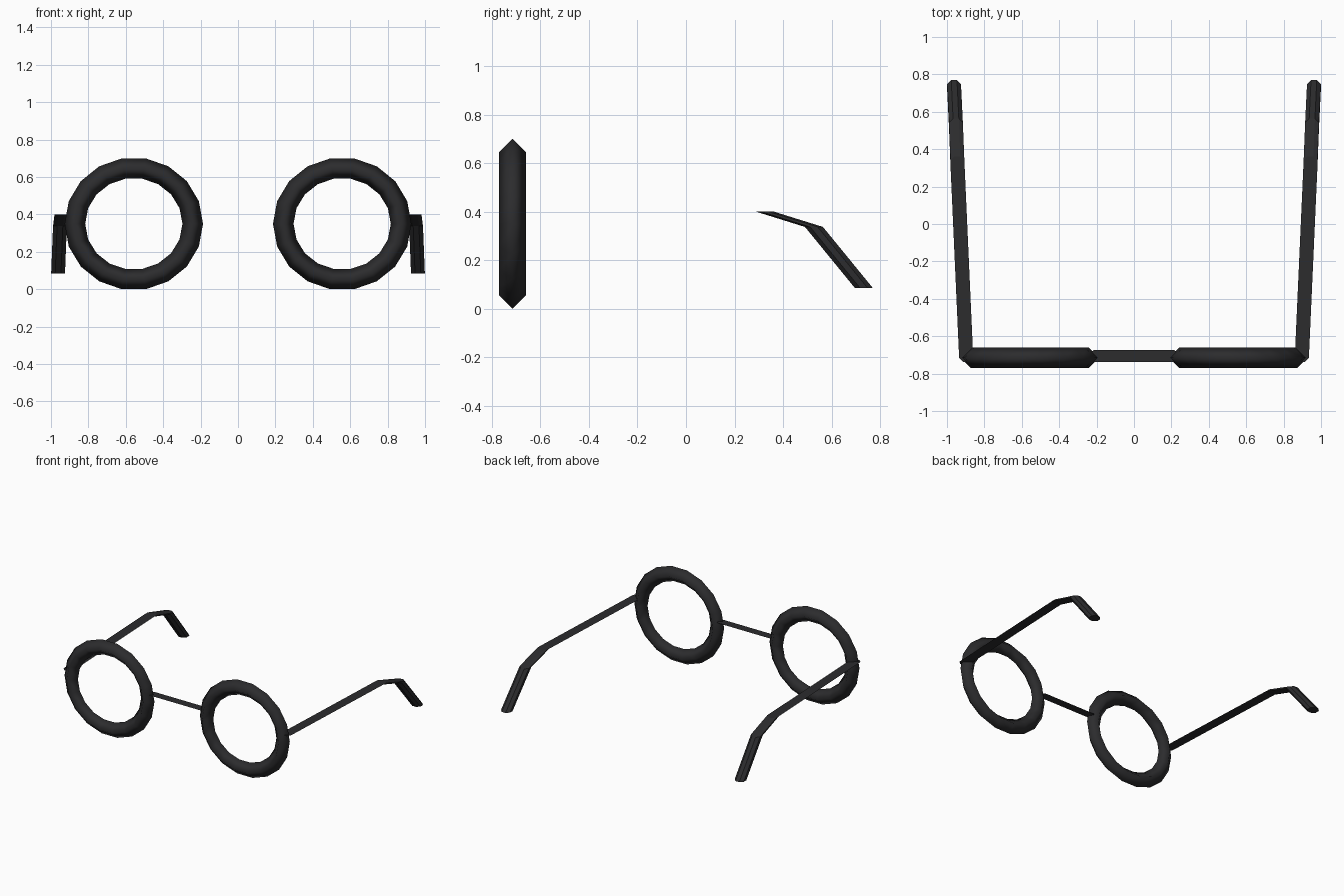
import bpy
from math import cos, sin, pi, radians

if "Cube" in bpy.data.objects:
    bpy.data.objects.remove(bpy.data.objects["Cube"])

dark = bpy.data.materials.new("dark_frame")
dark.diffuse_color = (0.025, 0.025, 0.027, 1)
dark.use_nodes = True
dark.node_tree.nodes["Principled BSDF"].inputs["Base Color"].default_value = dark.diffuse_color


def loft(name, rings, closed=False, smooth=False, mirror=False):
    """Skin a list of equal-length vertex rings; closed joins last to first."""
    k, n = len(rings[0]), len(rings)
    faces = []
    for i in range(n if closed else n - 1):
        a, b = i * k, (i + 1) % n * k
        faces += [(a + j, a + (j + 1) % k, b + (j + 1) % k, b + j) for j in range(k)]
    if not closed:
        faces += [tuple(reversed(range(k))), tuple(range((n - 1) * k, n * k))]
    me = bpy.data.meshes.new(name)
    me.from_pydata([v for r in rings for v in r], [], faces)
    me.materials.append(dark)
    ob = bpy.data.objects.new(name, me)
    bpy.context.collection.objects.link(ob)
    # consistent outward normals
    import bmesh
    bm = bmesh.new()
    bm.from_mesh(me)
    bmesh.ops.recalc_face_normals(bm, faces=bm.faces)
    bm.to_mesh(me)
    bm.free()
    me.polygons.foreach_set("use_smooth", [smooth] * len(me.polygons))
    if mirror:
        ob.modifiers.new("Mirror", 'MIRROR').use_axis[0] = True
    return ob


def disc(c, r):
    """Horizontal octagon with flats facing the axes, half width r."""
    R = r / cos(pi / 8)
    return [(c[0] + R * cos(pi / 8 + i * pi / 4),
             c[1] + R * sin(pi / 8 + i * pi / 4), c[2]) for i in range(8)]


# Rims: slightly oval rings with a diamond section
SEG, T = 18, 0.055
section = [(T, 0), (0, T), (-T, 0), (0, -T)]
rings = []
for i in range(SEG):
    a = 2 * pi * i / SEG
    rings.append([(0.557 + (0.315 + o) * cos(a), -0.715 + y, 0.35 + (0.30 + o) * sin(a))
                  for o, y in section])
loft("rim", rings, closed=True, smooth=True, mirror=True)

# Temple arms: horizontal octagon swept back (paper-flat), then bent down at the ear
path = [(0.898, -0.70, 0.40), (0.944, 0.325, 0.40), (0.952, 0.527, 0.337), (0.962, 0.733, 0.085)]
loft("temple_arm", [disc(p, 0.037) for p in path], mirror=True)

# Bridge: flat strip between the rims
loft("bridge", [disc((x, -0.705, 0.40), 0.032) for x in (-0.2, 0.2)])
